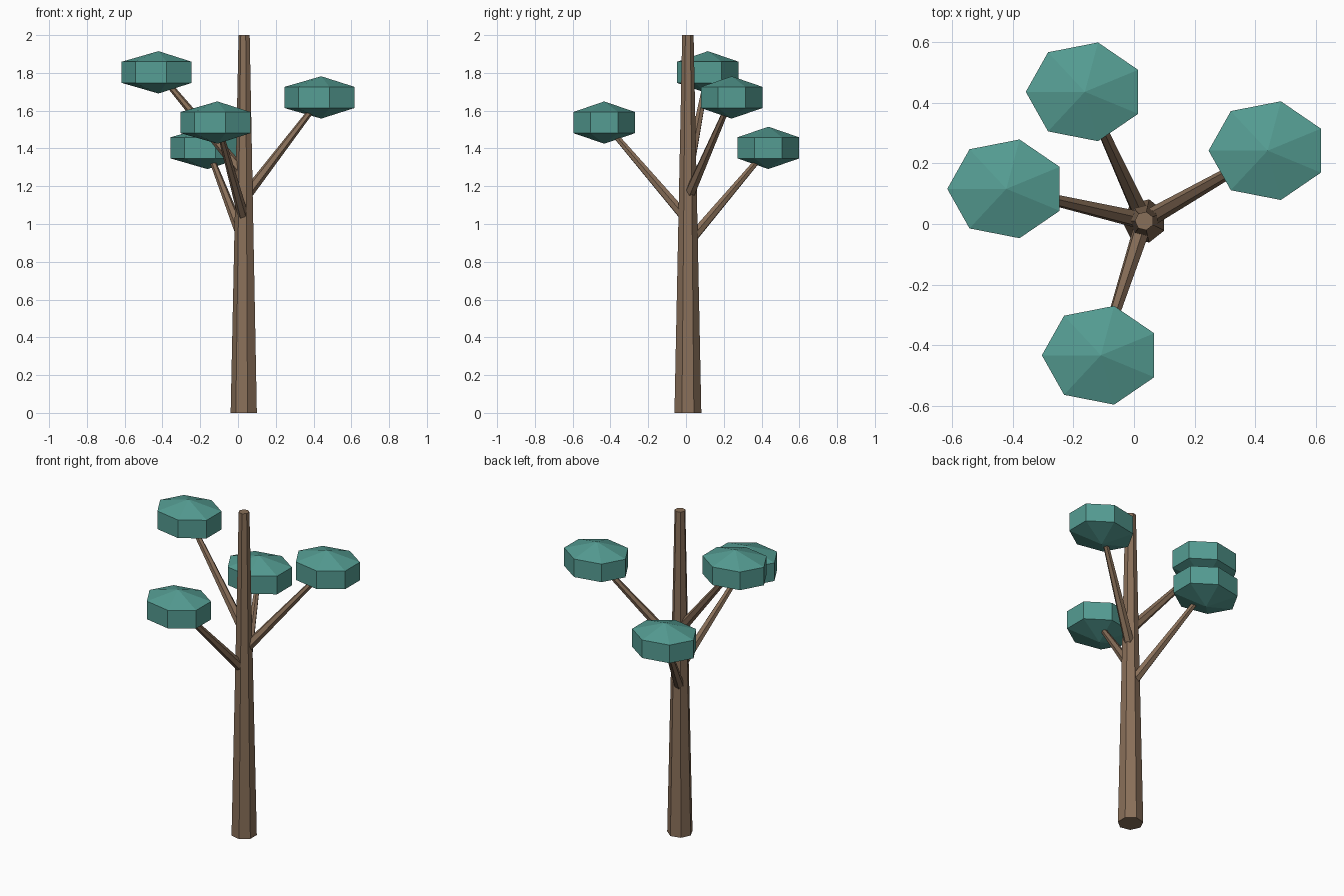
import bpy, bmesh
from math import pi, cos, sin
from mathutils import Vector

if "Cube" in bpy.data.objects:
    bpy.data.objects.remove(bpy.data.objects["Cube"])


def material(name, rgb):
    m = bpy.data.materials.new(name)
    m.diffuse_color = (*rgb, 1)
    m.use_nodes = True
    m.node_tree.nodes["Principled BSDF"].inputs["Base Color"].default_value = m.diffuse_color
    return m


bark = material("bark", (0.25, 0.16, 0.1))
leaf = material("leaf", (0.09, 0.335, 0.29))


def finish(name, bm, mat):
    bmesh.ops.recalc_face_normals(bm, faces=bm.faces)
    me = bpy.data.meshes.new(name)
    bm.to_mesh(me)
    bm.free()
    me.materials.append(mat)
    ob = bpy.data.objects.new(name, me)
    bpy.context.collection.objects.link(ob)
    return ob


def ring(bm, centre, u, v, n):
    # n-sided loop with a corner pointing along -u
    return [bm.verts.new(centre + u * cos(pi + 2 * pi * i / n) + v * sin(pi + 2 * pi * i / n))
            for i in range(n)]


def bridge(bm, a, b):
    n = len(a)
    for i in range(n):
        j = (i + 1) % n
        bm.faces.new((a[i], a[j], b[j], b[i]))


def limb(name, start, end, r1, r2, sides):
    start, end = Vector(start), Vector(end)
    q = Vector((0, 0, 1)).rotation_difference(end - start)
    u, v = q @ Vector((1, 0, 0)), q @ Vector((0, 1, 0))
    bm = bmesh.new()
    a = ring(bm, start, u * r1, v * r1, sides)
    b = ring(bm, end, u * r2, v * r2, sides)
    bridge(bm, a, b)
    bm.faces.new(a)
    bm.faces.new(b)
    return finish(name, bm, bark)


def leaf_clump(name, centre):
    # flattened seven-sided ball with two rings and pointed poles
    c = Vector(centre)
    u, v, h = Vector((0.195, 0, 0)), Vector((0, 0.167, 0)), Vector((0, 0, 0.112))
    bm = bmesh.new()
    low, high = ring(bm, c - h / 2, u, v, 7), ring(bm, c + h / 2, u, v, 7)
    bridge(bm, low, high)
    for loop, pole in ((low, bm.verts.new(c - h)), (high, bm.verts.new(c + h))):
        for i in range(7):
            bm.faces.new((loop[i], loop[(i + 1) % 7], pole))
    return finish(name, bm, leaf)


# Trunk
TX, TY = 0.034, 0.01
limb("trunk", (TX, TY, 0), (TX, TY, 2), 0.073, 0.031, 7)

# Branches, each ending in a leaf clump: (start height, clump centre)
branches = [
    (0.90, (-0.162, 0.436, 1.403)),
    (1.02, (-0.109, -0.433, 1.537)),
    (1.14, (0.441, 0.242, 1.67)),
    (1.26, (-0.421, 0.116, 1.803)),
]
for i, (z, tip) in enumerate(branches, 1):
    limb(f"branch_{i}", (TX, TY, z), tip, 0.03, 0.014, 6)
    leaf_clump(f"leaf_clump_{i}", tip)
